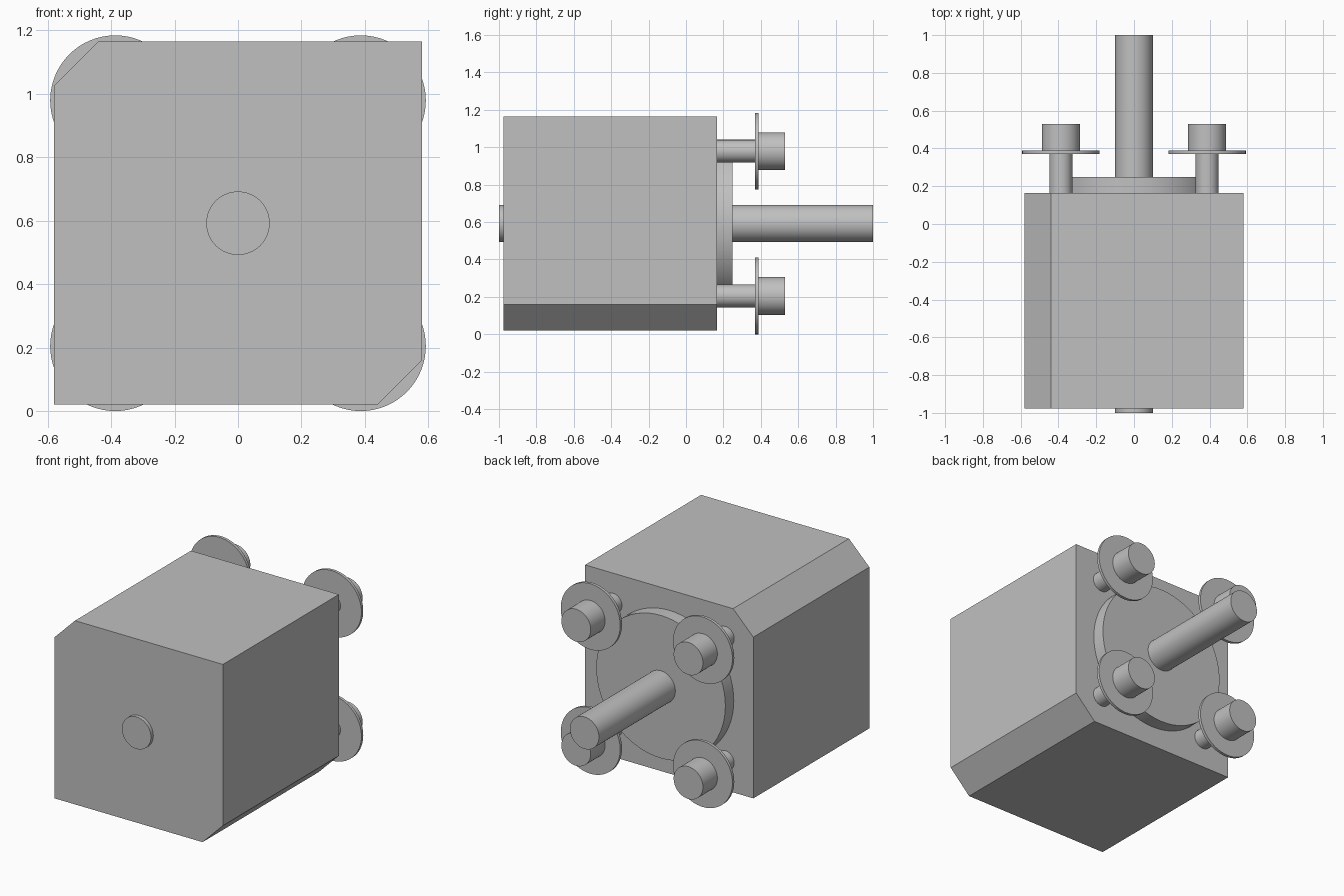
import bpy
import bmesh
import math

cube = bpy.data.objects.get("Cube")
if cube:
    bpy.data.objects.remove(cube, do_unlink=True)

# One plain grey metal for everything
metal = bpy.data.materials.new("grey metal")
metal.use_nodes = True
COLOUR = (0.53, 0.53, 0.53, 1)
metal.diffuse_color = COLOUR
metal.node_tree.nodes["Principled BSDF"].inputs["Base Color"].default_value = COLOUR

MID_Z = 0.592    # height of the shaft axis
BACK_Y = 0.165   # mounting face of the body


def cylinder(name, x, z, radius, y0, y1):
    """Round part lying along y from y0 to y1."""
    bpy.ops.mesh.primitive_cylinder_add(
        vertices=64, radius=radius, depth=y1 - y0,
        location=(x, (y0 + y1) / 2, z), rotation=(math.pi / 2, 0, 0))
    obj = bpy.context.object
    obj.name = name
    obj.data.materials.append(metal)
    bpy.ops.object.shade_smooth_by_angle(angle=math.radians(30))
    return obj


def prism(name, outline, y0, y1):
    """Extrude an (x, z) outline along y."""
    bm = bmesh.new()
    face = bm.faces.new([bm.verts.new((x, y0, z)) for x, z in outline])
    top = bmesh.ops.extrude_face_region(bm, geom=[face])["geom"]
    verts = [v for v in top if isinstance(v, bmesh.types.BMVert)]
    bmesh.ops.translate(bm, verts=verts, vec=(0, y1 - y0, 0))
    bmesh.ops.recalc_face_normals(bm, faces=bm.faces)
    mesh = bpy.data.meshes.new(name)
    bm.to_mesh(mesh)
    bm.free()
    mesh.materials.append(metal)
    obj = bpy.data.objects.new(name, mesh)
    bpy.context.collection.objects.link(obj)
    return obj


# Body block with two opposite long edges cut off
W, LOW, HIGH, CUT = 0.58, 0.02, 1.165, 0.14
prism("motor_body", [(-W, LOW), (W - CUT, LOW), (W, LOW + CUT),
                     (W, HIGH), (-W + CUT, HIGH), (-W, HIGH - CUT)],
      -0.977, BACK_Y)

# Raised round boss and the shaft running right through
cylinder("pilot_boss", 0, MID_Z, 0.445, BACK_Y, 0.248)
cylinder("shaft", 0, MID_Z, 0.1, -1, 1)

# Four screws with washers, one at each corner
for side, x in (("right", -0.387), ("left", 0.387)):
    for level, z in (("lower", MID_Z - 0.387), ("upper", MID_Z + 0.387)):
        tag = f"{level}_{side}"
        cylinder(f"screw_shank_{tag}", x, z, 0.061, BACK_Y, 0.37)
        cylinder(f"washer_{tag}", x, z, 0.205, 0.37, 0.388)
        cylinder(f"screw_head_{tag}", x, z, 0.101, 0.388, 0.53)
